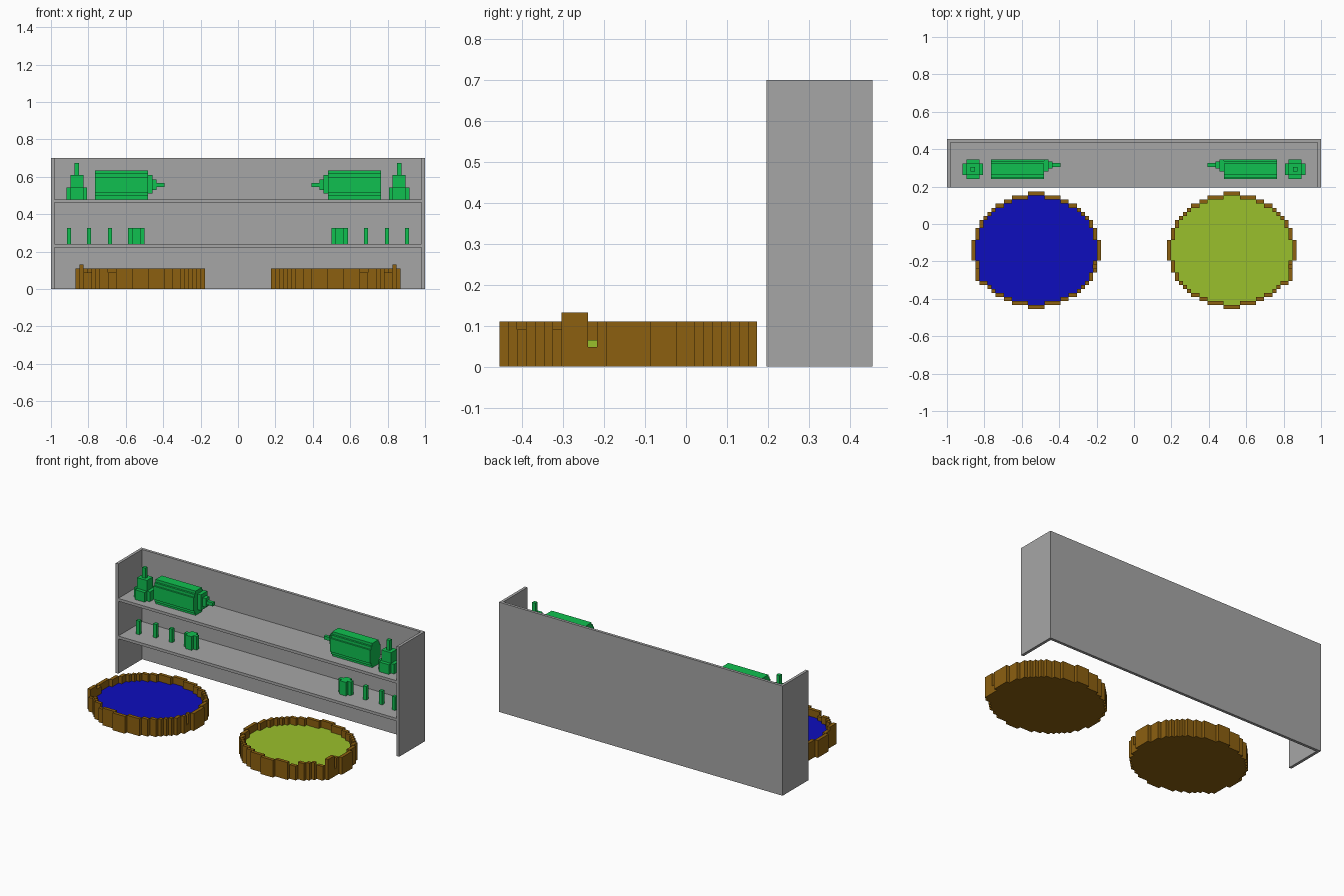
import bpy, bmesh, math

old = bpy.data.objects.get("Cube")
if old:
    bpy.data.objects.remove(old, do_unlink=True)


def material(name, rgb):
    m = bpy.data.materials.new(name)
    m.use_nodes = True
    m.diffuse_color = (*rgb, 1)
    m.node_tree.nodes["Principled BSDF"].inputs["Base Color"].default_value = (*rgb, 1)
    return m


GREY = material("shelf grey", (0.38, 0.38, 0.38))
GREEN = material("bottle green", (0.005, 0.527, 0.08))
BROWN = material("wood brown", (0.262, 0.117, 0.005))
BLUE = material("liquid blue", (0.004, 0.004, 0.515))
LIME = material("liquid lime", (0.323, 0.527, 0.025))


def finish(name, bm, mat):
    bmesh.ops.remove_doubles(bm, verts=bm.verts, dist=1e-5)
    mesh = bpy.data.meshes.new(name)
    bm.to_mesh(mesh)
    bm.free()
    mesh.materials.append(mat)
    ob = bpy.data.objects.new(name, mesh)
    bpy.context.collection.objects.link(ob)
    return ob


def boxes(name, mat, parts, side=1):
    """One object from boxes (x0, x1, y0, y1, z0, z1), mirrored in x when side is -1."""
    bm = bmesh.new()
    for x0, x1, y0, y1, z0, z1 in parts:
        vs = bmesh.ops.create_cube(bm, size=1)["verts"]
        for v in vs:
            v.co.x = side * (x0 + x1) / 2 + v.co.x * (x1 - x0)
            v.co.y = (y0 + y1) / 2 + v.co.y * (y1 - y0)
            v.co.z = (z0 + z1) / 2 + v.co.z * (z1 - z0)
    # coincident corners stay separate so each box remains closed
    mesh = bpy.data.meshes.new(name)
    bm.to_mesh(mesh)
    bm.free()
    mesh.materials.append(mat)
    ob = bpy.data.objects.new(name, mesh)
    bpy.context.collection.objects.link(ob)
    return ob


# Shelf unit: back, two sides, two shelves, open below
T = 0.018
Y0, Y1 = 0.196, 0.455
boxes("shelf_back", GREY, [(-1, 1, Y1 - T, Y1, 0, 0.7)])
for side, label in ((1, "left"), (-1, "right")):
    boxes("shelf_side_" + label, GREY, [(1 - T, 1, Y0, Y1 - T, 0, 0.7)], side)
for z, label in ((0.222, "lower"), (0.462, "upper")):
    boxes("shelf_board_" + label, GREY, [(-1 + T, 1 - T, Y0, Y1 - T, z, z + T)])

# Bottles, barrels and vials, mirrored on both ends of the shelves
YC = 0.2925
for side, label in ((1, "left"), (-1, "right")):
    boxes("bottle_" + label, GREEN, [
        (0.806, 0.917, YC - 0.03, YC + 0.03, 0.48, 0.542),
        (0.827, 0.896, YC - 0.0525, YC + 0.0525, 0.48, 0.542),
        (0.827, 0.896, YC - 0.03, YC + 0.03, 0.542, 0.61),
        (0.85, 0.873, YC - 0.011, YC + 0.011, 0.61, 0.675)], side)
    boxes("barrel_" + label, GREEN, [
        (0.482, 0.764, YC - 0.0525, YC + 0.0525, 0.515, 0.60),
        (0.482, 0.764, YC - 0.043, YC + 0.043, 0.497, 0.618),
        (0.482, 0.764, YC - 0.031, YC + 0.031, 0.48, 0.635)], side)
    boxes("barrel_spout_" + label, GREEN, [
        (0.458, 0.482, 0.28, 0.345, 0.51, 0.61),
        (0.436, 0.458, 0.298, 0.333, 0.53, 0.586),
        (0.392, 0.436, 0.305, 0.326, 0.545, 0.567)], side)
    for i, (x, y) in enumerate(((0.903, 0.29), (0.797, 0.31), (0.685, 0.31))):
        boxes(f"vial_{label}_{i + 1}", GREEN,
              [(x - 0.011, x + 0.011, y - 0.011, y + 0.011, 0.24, 0.327)], side)
    boxes("vial_cluster_" + label, GREEN, [
        (0.5, 0.588, 0.298, 0.322, 0.24, 0.327),
        (0.522, 0.566, 0.278, 0.342, 0.24, 0.327)], side)

# Tubs: stepped ring of posts on a square grid, with a floor and a liquid fill
U = 0.0217
NX, NY = 32, 29
TUB_X, TUB_Y = 0.5225, -0.141


def columns(name, mat, heights, base, cx):
    """Closed stepped solid: one column per grid cell, only outer faces kept."""
    bm = bmesh.new()

    def quad(*pts):
        bm.faces.new([bm.verts.new(p) for p in pts])

    for (i, k), h in heights.items():
        x0, y0 = cx + (i - NX / 2) * U, TUB_Y + (k - NY / 2) * U
        x1, y1 = x0 + U, y0 + U
        quad((x0, y0, h), (x1, y0, h), (x1, y1, h), (x0, y1, h))
        quad((x0, y1, base), (x1, y1, base), (x1, y0, base), (x0, y0, base))
        for di, dk, a, b in ((1, 0, (x1, y0), (x1, y1)), (-1, 0, (x0, y1), (x0, y0)),
                             (0, 1, (x1, y1), (x0, y1)), (0, -1, (x0, y0), (x1, y0))):
            low = heights.get((i + di, k + dk), base)
            if low < h:
                quad((*a, low), (*b, low), (*b, h), (*a, h))
    return finish(name, bm, mat)


def inside(i, k, side):
    dx, dy = i - NX / 2 + 0.5, k - NY / 2 + 0.5
    outer = side * dx
    if 7 <= k <= 9 and 0 < outer < 15:      # straight stretch for the raised rim
        return True
    if k == 6 and 0 < outer < 14:
        return True
    return (dx * U / 0.343) ** 2 + (dy * U / 0.307) ** 2 <= 1


for side, label, mat in ((1, "left", LIME), (-1, "right", BLUE)):
    cells = {(i, k) for i in range(NX) for k in range(NY) if inside(i, k, side)}
    tub, fill = {}, {}
    for i, k in cells:
        dx = i - NX / 2 + 0.5
        if all(n in cells for n in ((i + 1, k), (i - 1, k), (i, k + 1), (i, k - 1))):
            tub[i, k] = 0.02
            fill[i, k] = 0.065
            continue
        h = 0.11
        if side * dx > 0:
            if k in (2, 6):                 # low posts
                h = 0.09
            elif 7 <= k <= 9:               # raised rim
                h = 0.132
        if k == 10 and dx > 0:              # pouring notch
            h = 0.048
        tub[i, k] = h
    columns("tub_" + label, BROWN, tub, 0, side * TUB_X)
    columns("tub_liquid_" + label, mat, fill, 0.02, side * TUB_X)
